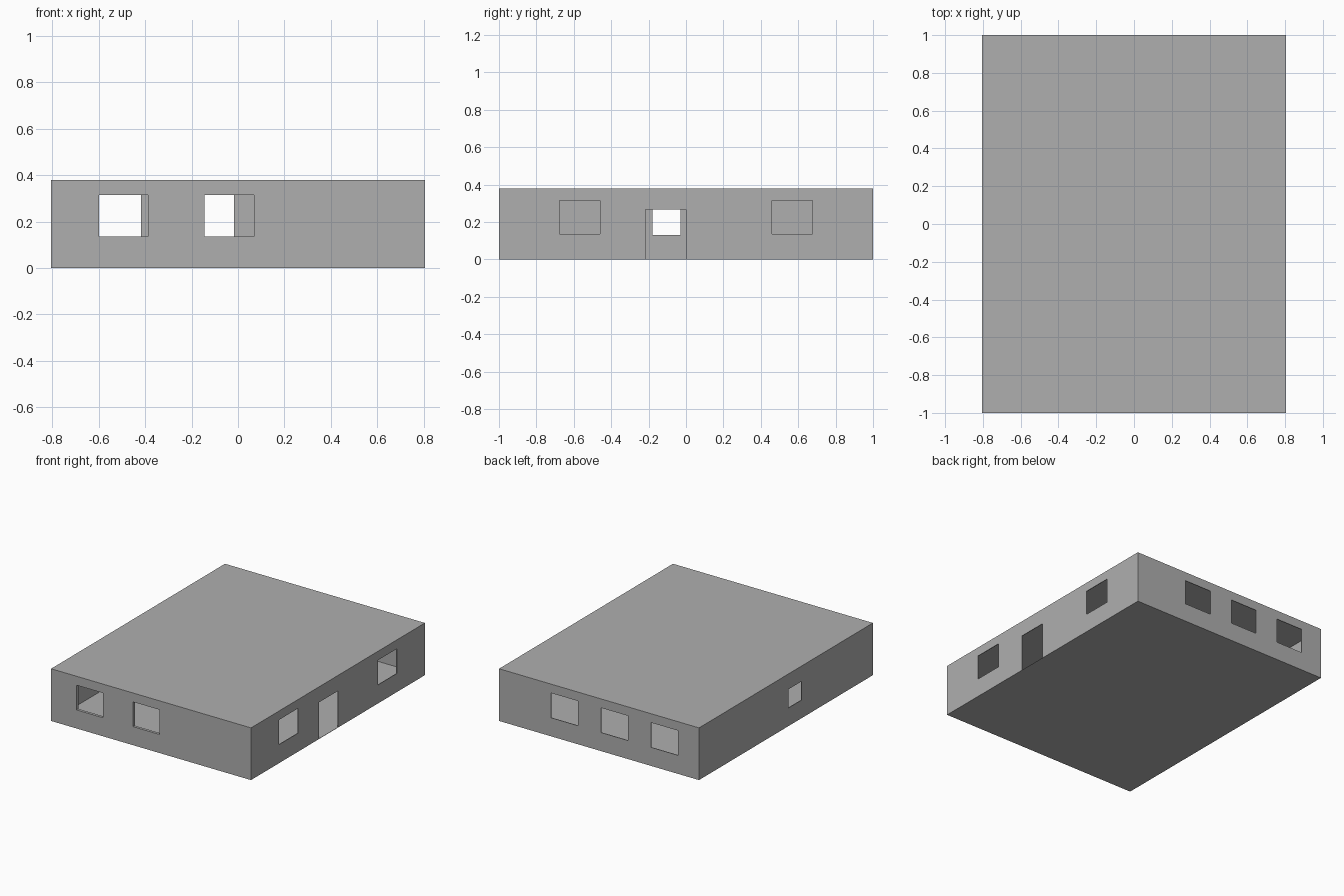
import bpy

if "Cube" in bpy.data.objects:
    bpy.data.objects.remove(bpy.data.objects["Cube"])

W, D, H = 0.805, 1.0, 0.38      # half width, half depth, height
T = 0.005                       # thin side, back, and roof walls
TF = 0.02                       # thicker front wall
FLOOR = 0.002                   # floor slab thickness
E = 0.02                        # cutter overshoot
Z0, Z1 = 0.135, 0.315           # window sill and head


def box(name, x0, x1, y0, y1, z0, z1):
    bpy.ops.mesh.primitive_cube_add(
        size=1, location=((x0 + x1) / 2, (y0 + y1) / 2, (z0 + z1) / 2))
    ob = bpy.context.object
    ob.name = name
    ob.scale = (x1 - x0, y1 - y0, z1 - z0)
    bpy.ops.object.transform_apply(location=True, rotation=False, scale=True)
    return ob


def cut(target, cutter):
    cutter.hide_render = True
    mod = target.modifiers.new("cut", 'BOOLEAN')
    mod.operation = 'DIFFERENCE'
    mod.solver = 'EXACT'
    mod.object = cutter
    bpy.context.view_layer.objects.active = target
    bpy.ops.object.modifier_apply(modifier=mod.name)
    bpy.data.objects.remove(cutter, do_unlink=True)


# Hollow building shell
shell = box("building_shell", -W, W, -D, D, 0, H)
cut(shell, box("room_cutter", -W + T, W - T, -D + TF, D - T, FLOOR, H - T))

# Front windows
for x0, x1 in ((-0.60, -0.387), (-0.145, 0.068)):
    cut(shell, box("front_window_cutter", x0, x1, -D - E, -D + TF + E, Z0, Z1))

# Back windows
for x0, x1 in ((-0.635, -0.418), (-0.235, -0.017), (0.168, 0.386)):
    cut(shell, box("back_window_cutter", x0, x1, D - T - E, D + E, Z0, Z1))

# Right side windows
for y0, y1 in ((-0.677, -0.46), (0.46, 0.677)):
    cut(shell, box("right_window_cutter", W - T - E, W + E, y0, y1, Z0, Z1))

# Door on the right, standing on the floor
cut(shell, box("door_cutter", W - T - E, W + E, -0.217, 0.0, FLOOR, 0.267))

# Small left window
cut(shell, box("left_window_cutter", -W - E, -W + T + E, -0.18, -0.03, 0.132, 0.268))

# Dark grey finish
grey = bpy.data.materials.new("dark_grey")
grey.diffuse_color = (0.43, 0.43, 0.43, 1)
grey.use_nodes = True
grey.node_tree.nodes["Principled BSDF"].inputs["Base Color"].default_value = grey.diffuse_color
shell.data.materials.clear()
shell.data.materials.append(grey)
